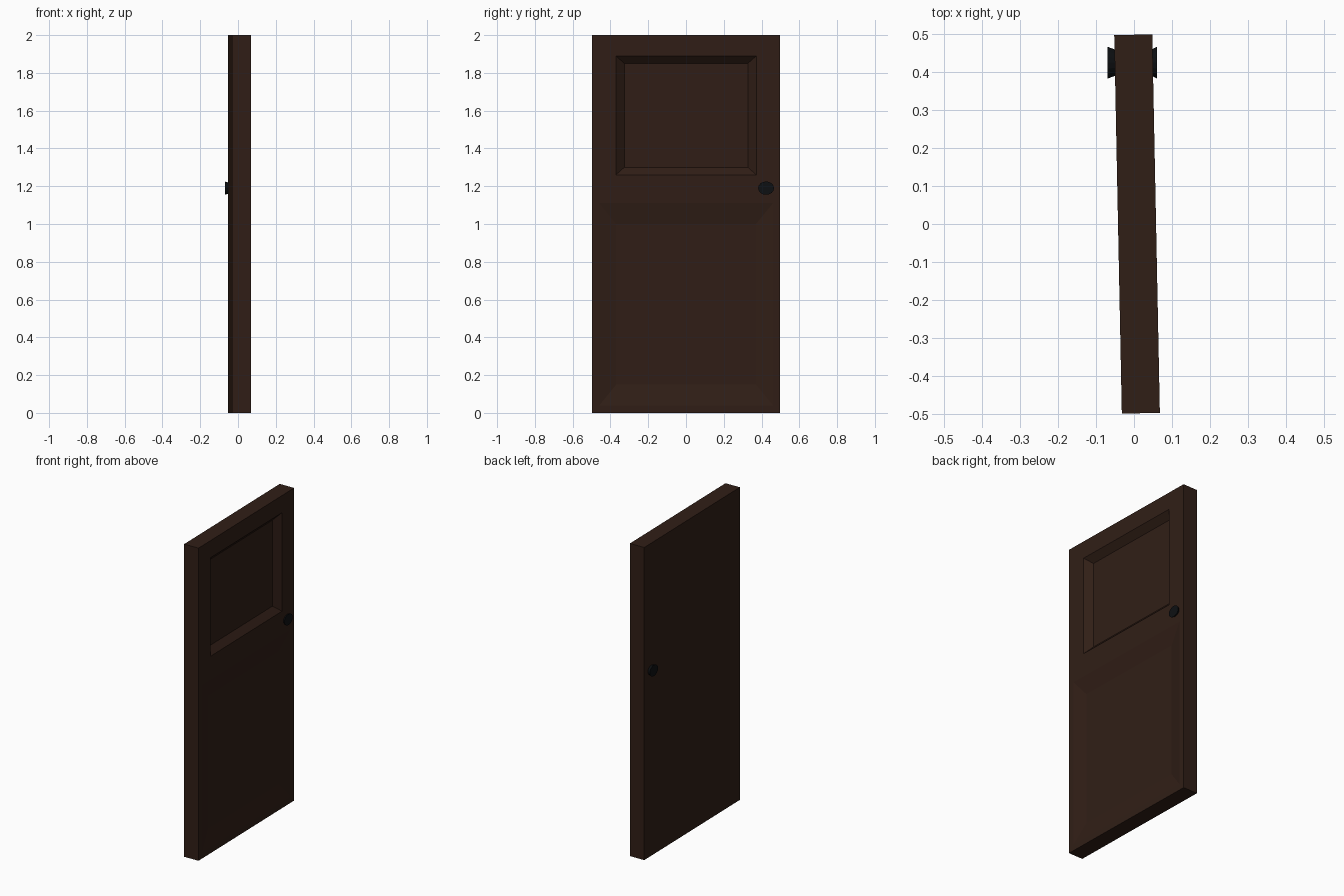
import bpy, bmesh, math
from mathutils import Matrix, Vector

if "Cube" in bpy.data.objects:
    bpy.data.objects.remove(bpy.data.objects["Cube"])

W, T, H = 0.995, 0.10, 2.0
TURN = Matrix.Translation((0.008, 0, 0)) @ Matrix.Rotation(math.radians(1.15), 4, 'Z')


def material(name, rgb):
    m = bpy.data.materials.new(name)
    m.diffuse_color = (*rgb, 1)
    m.use_nodes = True
    m.node_tree.nodes["Principled BSDF"].inputs["Base Color"].default_value = m.diffuse_color
    return m


def finish(bm, name, mat):
    bmesh.ops.recalc_face_normals(bm, faces=bm.faces[:])
    me = bpy.data.meshes.new(name)
    bm.to_mesh(me)
    bm.free()
    me.materials.append(mat)
    ob = bpy.data.objects.new(name, me)
    bpy.context.collection.objects.link(ob)
    return ob


def set_rect(face, half_y, z0, z1, x):
    """Move a four-cornered face onto a rectangle in the door plane."""
    c = face.calc_center_median()
    for v in face.verts:
        v.co = Vector((x, math.copysign(half_y, v.co.y - c.y),
                       z1 if v.co.z > c.z else z0))


wood = material("dark_wood", (0.030, 0.013, 0.008))
metal = material("black_metal", (0.004, 0.005, 0.006))

# Door slab, split at the middle rail so each half holds one panel
bm = bmesh.new()
bmesh.ops.create_cube(bm, size=1, matrix=Matrix.Translation((0, 0, H / 2)) @ Matrix.Diagonal((T, W, H, 1)))
bmesh.ops.bisect_plane(bm, geom=bm.verts[:] + bm.edges[:] + bm.faces[:],
                       plane_co=(0, 0, 1.185), plane_no=(0, 0, 1))
bm.normal_update()
front = sorted((f for f in bm.faces if f.normal.x > 0.9),
               key=lambda f: f.calc_center_median().z)

# Sunken panels: outer rectangle, inner rectangle, depth
panels = [((0.46, 0.04, 1.11), (0.37, 0.15, 1.00), 0.02),
          ((0.372, 1.26, 1.89), (0.327, 1.30, 1.85), 0.037)]
for face, (outer, inner, depth) in zip(front, panels):
    bmesh.ops.inset_individual(bm, faces=[face], thickness=0.02)
    set_rect(face, *outer, T / 2)
    bmesh.ops.inset_individual(bm, faces=[face], thickness=0.02)
    set_rect(face, *inner, T / 2 - depth)
door = finish(bm, "door", wood)
door.data.transform(TURN)

# Flared oval knobs on both sides, wider outwards
for name, sign, tip in (("front_knob", 1, 0.061), ("back_knob", -1, 0.070)):
    root = 0.035
    bm = bmesh.new()
    bmesh.ops.create_cone(bm, cap_ends=True, segments=16, radius1=0.029,
                          radius2=0.042, depth=tip - root)
    bm.transform(Matrix.Translation((sign * (root + tip) / 2, 0.424, 1.19))
                 @ Matrix.Diagonal((1, 1, 0.84, 1))
                 @ Matrix.Rotation(sign * math.pi / 2, 4, 'Y'))
    finish(bm, name, metal)
